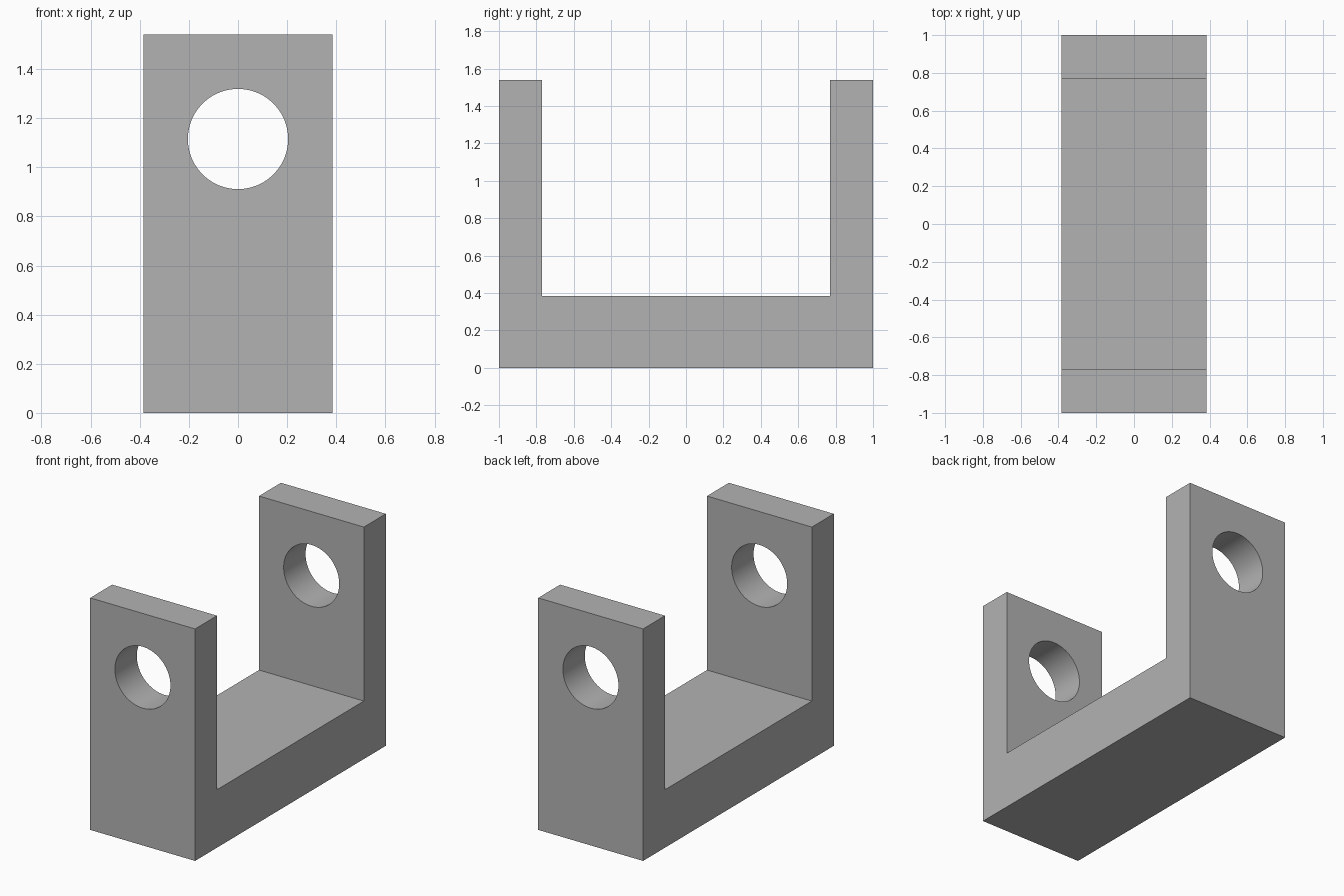
import bpy
import bmesh
import math

cube = bpy.data.objects.get("Cube")
if cube:
    bpy.data.objects.remove(cube, do_unlink=True)

# Overall sizes
WIDTH, LENGTH, HEIGHT = 0.77, 2.0, 1.54
BASE, WALL = 0.385, 0.23
HOLE_Z, HOLE_RADIUS = 1.115, 0.204

grey = bpy.data.materials.new("plain grey")
grey.use_nodes = True
colour = (0.45, 0.45, 0.45, 1)
grey.diffuse_color = colour
grey.node_tree.nodes["Principled BSDF"].inputs["Base Color"].default_value = colour

# U-shaped bracket: side profile extruded across the width
outer, inner = LENGTH / 2, LENGTH / 2 - WALL
half = [(outer, 0), (outer, HEIGHT), (inner, HEIGHT), (inner, BASE)]
profile = half + [(-y, z) for y, z in reversed(half)]

bm = bmesh.new()
side = bm.faces.new([bm.verts.new((-WIDTH / 2, y, z)) for y, z in profile])
extruded = bmesh.ops.extrude_face_region(bm, geom=[side])["geom"]
bmesh.ops.translate(bm, vec=(WIDTH, 0, 0),
                    verts=[v for v in extruded if isinstance(v, bmesh.types.BMVert)])
bmesh.ops.recalc_face_normals(bm, faces=bm.faces)
mesh = bpy.data.meshes.new("bracket")
bm.to_mesh(mesh)
bm.free()
mesh.materials.append(grey)
bracket = bpy.data.objects.new("bracket", mesh)
bpy.context.collection.objects.link(bracket)

# Round hole bored through both uprights
bpy.ops.mesh.primitive_cylinder_add(vertices=96, radius=HOLE_RADIUS, depth=LENGTH * 1.2,
                                    location=(0, 0, HOLE_Z),
                                    rotation=(math.pi / 2, 0, 0))
cutter = bpy.context.object
cutter.name = "hole_cutter"
cutter.hide_render = True
cutter.data.materials.append(grey)

bore = bracket.modifiers.new("bore", "BOOLEAN")
bore.operation = "DIFFERENCE"
bore.solver = "EXACT"
bore.object = cutter

bpy.ops.object.select_all(action="DESELECT")
bracket.select_set(True)
bpy.context.view_layer.objects.active = bracket
bpy.ops.object.modifier_apply(modifier=bore.name)
bpy.data.objects.remove(cutter, do_unlink=True)
bpy.ops.object.shade_smooth_by_angle(angle=math.radians(30))
